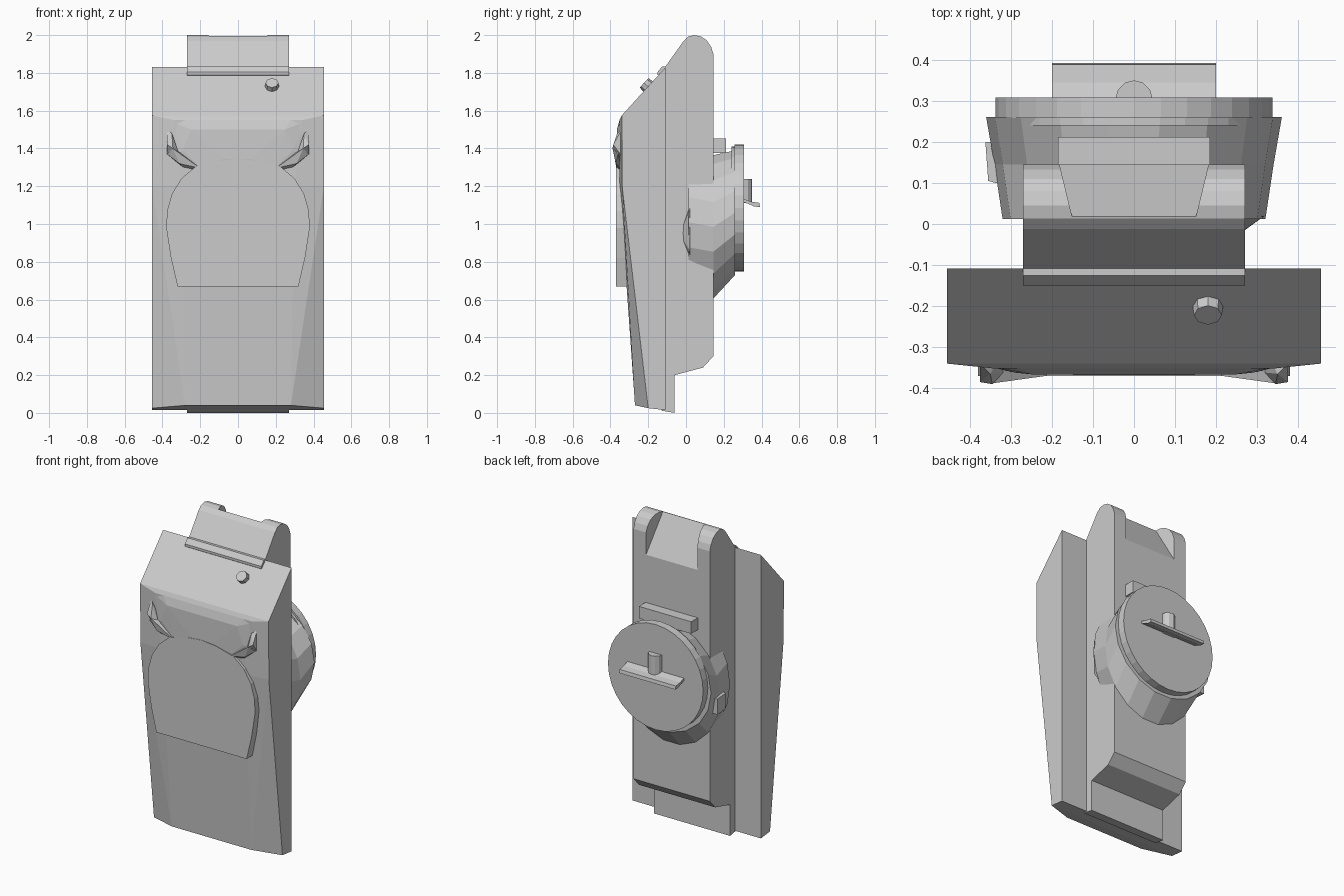
import bpy, bmesh, math
from mathutils import Vector, Matrix

if "Cube" in bpy.data.objects:
    bpy.data.objects.remove(bpy.data.objects["Cube"])


def finish(name, bm):
    bmesh.ops.recalc_face_normals(bm, faces=bm.faces)
    me = bpy.data.meshes.new(name)
    bm.to_mesh(me)
    bm.free()
    ob = bpy.data.objects.new(name, me)
    bpy.context.collection.objects.link(ob)
    return ob


def hull(name, pts, mirror=False):
    """Convex solid; mirror also adds every point at -x."""
    bm = bmesh.new()
    if mirror:
        pts = pts + [(-x, y, z) for x, y, z in pts if x]
    for p in pts:
        bm.verts.new(p)
    res = bmesh.ops.convex_hull(bm, input=bm.verts)
    loose = [v for v in bm.verts if not v.link_faces]
    bmesh.ops.delete(bm, geom=loose, context='VERTS')
    bmesh.ops.dissolve_limit(bm, angle_limit=0.01, verts=bm.verts, edges=bm.edges)
    return finish(name, bm)


def prism(name, outline, vec):
    """Extrude a closed outline along vec."""
    bm = bmesh.new()
    face = bm.faces.new([bm.verts.new(p) for p in outline])
    ext = bmesh.ops.extrude_face_region(bm, geom=[face])
    moved = [g for g in ext['geom'] if isinstance(g, bmesh.types.BMVert)]
    bmesh.ops.translate(bm, verts=moved, vec=vec)
    return finish(name, bm)


def side_prism(name, yz, half):
    return prism(name, [(-half, y, z) for y, z in yz], (2 * half, 0, 0))


def loft(name, rings, n):
    """Join ellipses lying in xz; each ring is (y, centre z, x radius, z radius)."""
    bm = bmesh.new()
    loops = []
    for y, cz, rx, rz in rings:
        loops.append([bm.verts.new((rx * math.cos(2 * math.pi * i / n), y,
                                    cz + rz * math.sin(2 * math.pi * i / n)))
                      for i in range(n)])
    for a, b in zip(loops, loops[1:]):
        for i in range(n):
            j = (i + 1) % n
            bm.faces.new((a[i], a[j], b[j], b[i]))
    bm.faces.new(loops[0])
    bm.faces.new(loops[-1])
    return finish(name, bm)


def box(name, x0, x1, y0, y1, z0, z1):
    return hull(name, [(x, y, z) for x in (x0, x1) for y in (y0, y1) for z in (z0, z1)])


# Front shell with its tapering lower corners
hull("front_shell", [
    (.455, -.108, 1.83), (.455, -.108, .015), (.455, -.34, 1.575),
    (.455, -.338, 1.2), (.455, -.2, .025), (.28, -.27, .04),
    (.30, -.352, 1.2), (.34, -.352, 1.55)], mirror=True)

# Rear body with rounded top, front lip and stepped foot
body = side_prism("rear_body", [
    (-.15, 1.79), (-.15, 1.805), (-.125, 1.835), (-.108, 1.835), (-.012, 1.97),
    (.013, 1.993), (.045, 2.0), (.08, 1.992), (.11, 1.972), (.133, 1.938),
    (.145, 1.90), (.145, .30), (.09, .24), (-.06, .20), (-.06, 0),
    (-.13, .012), (-.13, 1.775)], .27)

# Sloped notch between the two top knuckles
cutter = hull("notch_cutter", [
    (.15, .015, 2.0), (.15, .015, 2.1), (.185, .16, 1.73), (.185, .16, 2.1)], mirror=True)
cutter.hide_render = True
mod = body.modifiers.new("notch", 'BOOLEAN')
mod.operation = 'DIFFERENCE'
mod.solver = 'EXACT'
mod.object = cutter
bpy.context.view_layer.objects.active = body
bpy.ops.object.modifier_apply(modifier="notch")
bpy.data.objects.remove(cutter)

# Raised front panel
half = [(.32, .67), (.355, .82), (.38, .98), (.375, 1.07), (.35, 1.16),
        (.30, 1.24), (.23, 1.30), (.10, 1.335)]
outline = half + [(0, 1.345)] + [(-x, z) for x, z in reversed(half)]
prism("front_panel", [(x, -.37, z) for x, z in outline], (0, .1, 0))

# Brow above the panel
hull("brow", [
    (.20, -.364, 1.30), (.07, -.368, 1.345), (.29, -.362, 1.39), (.25, -.366, 1.50),
    (.36, -.345, 1.545), (.37, -.345, 1.34), (.22, -.345, 1.29),
    (.28, -.352, 1.55)], mirror=True)

# Horned corners of the brow
for s, side in ((1, "right"), (-1, "left")):
    hull("brow_horn_" + side, [(s * x, y, z) for x, y, z in [
        (.375, -.34, 1.50), (.35, -.365, 1.48), (.375, -.385, 1.42), (.345, -.39, 1.40),
        (.375, -.34, 1.36), (.30, -.36, 1.33), (.335, -.34, 1.44)]])
    hull("brow_wing_" + side, [(s * x, y, z) for x, y, z in [
        (.345, -.388, 1.40), (.375, -.36, 1.37), (.31, -.372, 1.32),
        (.20, -.368, 1.295), (.28, -.34, 1.29), (.33, -.34, 1.40)]])

# Eight-sided stud on the upper slope
bm = bmesh.new()
bmesh.ops.create_cone(bm, cap_ends=True, segments=8, radius1=.04, radius2=.034, depth=.06)
normal = Vector((0, -.73, .68))
rot = normal.to_track_quat('Z', 'Y').to_matrix().to_4x4()
bmesh.ops.transform(bm, matrix=Matrix.Translation((.18, -.2, 1.727)) @ rot, verts=bm.verts)
finish("slope_stud", bm)

# Oblique cup wrapping the body, and the disc on it
loft("dial_cup", [(.012, 1.01, .32, .39), (.145, .985, .34, .385), (.26, 1.06, .36, .335)], 18)
loft("dial_disc", [(.24, 1.085, .325, .325), (.258, 1.085, .325, .325),
                   (.258, 1.085, .337, .337), (.308, 1.085, .337, .337)], 32)

# Flap and bump on the sides of the cup
hull("cup_flap", [(.26, -.02, .98), (.26, -.02, .92), (.27, -.015, .95), (.26, .02, 1.10),
                  (.26, .02, .82), (.318, .02, 1.08), (.318, .02, .86)])
hull("cup_bump", [(x, y, z) for z in (.90, 1.0)
                  for x, y in [(-.30, .09), (-.355, .105), (-.362, .20), (-.30, .20)]])

# Ledge above the disc
box("upper_ledge", -.185, .185, .13, .212, 1.375, 1.452)

# Handle: half-round stem and bent bar
prism("handle_stem", [(.045 * math.cos(math.pi * i / 6), .305 + .045 * math.sin(math.pi * i / 6), 1.11)
                      for i in range(7)], (0, 0, .128))
prism("handle_bar", [(-.2, y, z) for y, z in [
    (.30, 1.135), (.345, 1.118), (.388, 1.112), (.392, 1.09), (.362, 1.092), (.345, 1.1),
    (.30, 1.118)]], (.4, 0, 0))
